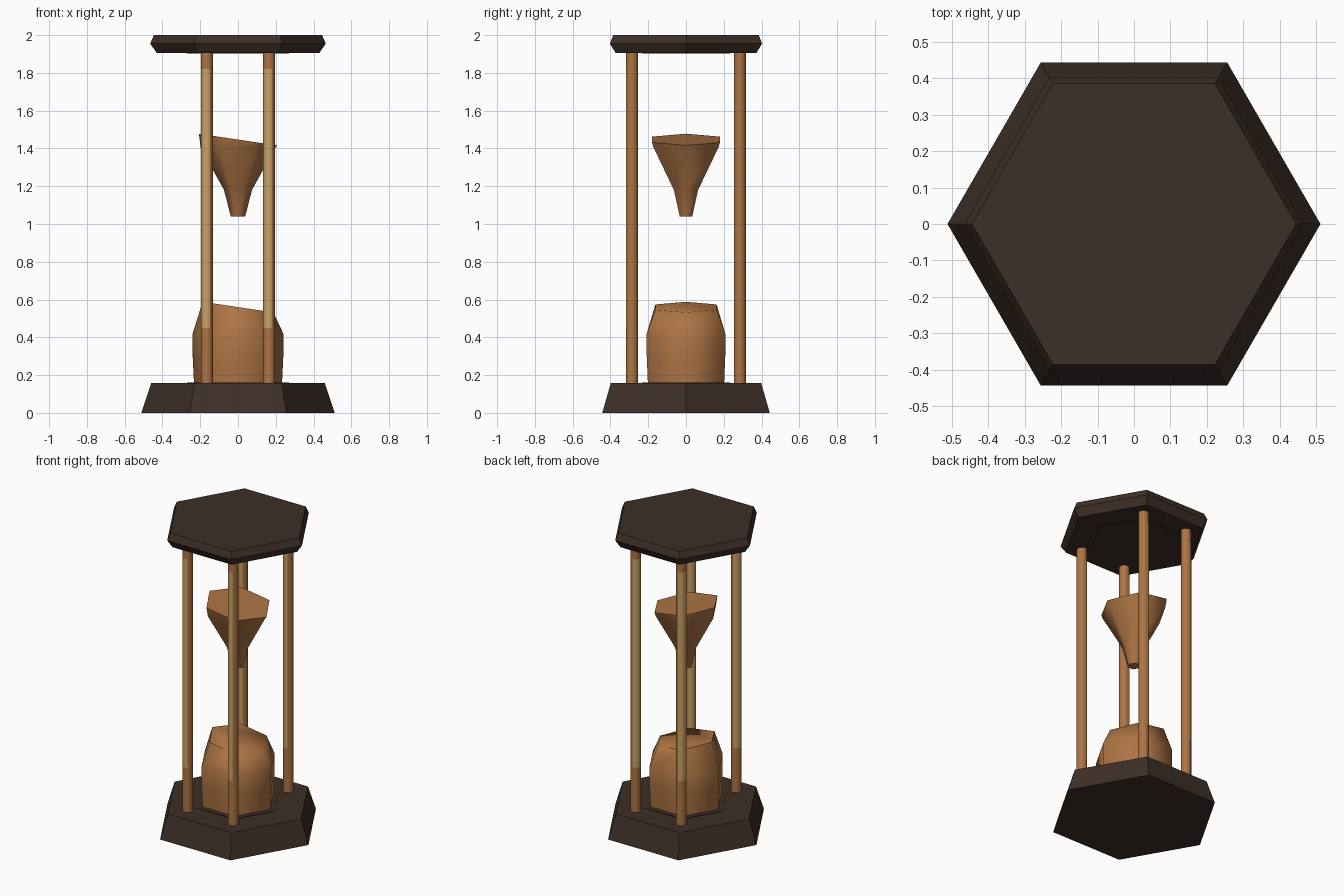
import bpy, bmesh, math

if "Cube" in bpy.data.objects:
    bpy.data.objects.remove(bpy.data.objects["Cube"])


def material(name, rgb):
    m = bpy.data.materials.new(name)
    m.diffuse_color = (*rgb, 1)
    m.use_nodes = True
    m.node_tree.nodes["Principled BSDF"].inputs["Base Color"].default_value = m.diffuse_color
    return m


DARK = material("dark wood", (0.048, 0.029, 0.020))
WARM = material("warm brown", (0.42, 0.175, 0.058))
GOLD = material("pale gold", (0.58, 0.36, 0.13))


def loft(name, rings, sides, mats, smooth=None, loc=(0, 0, 0), slope=0.0, rule=None):
    """Stack of (radius, z) polygon rings; slope tilts the last ring along x."""
    bm = bmesh.new()
    rows = []
    for k, (r, z) in enumerate(rings):
        row = []
        for i in range(sides):
            a = math.tau * i / sides
            x, y, h = r * math.cos(a), r * math.sin(a), z
            if slope and k == len(rings) - 1:
                h = z - slope * x
            row.append(bm.verts.new((x, y, h)))
        rows.append(row)
    for a, b in zip(rows, rows[1:]):
        for i in range(sides):
            j = (i + 1) % sides
            bm.faces.new((a[i], a[j], b[j], b[i]))
    bm.faces.new(rows[0][::-1])
    bm.faces.new(rows[-1])
    if rule:
        for f in bm.faces:
            f.material_index = rule(f.calc_center_median())
    me = bpy.data.meshes.new(name)
    bm.to_mesh(me)
    bm.free()
    for m in mats:
        me.materials.append(m)
    ob = bpy.data.objects.new(name, me)
    ob.location = loc
    bpy.context.collection.objects.link(ob)
    if smooth:
        bpy.ops.object.select_all(action='DESELECT')
        ob.select_set(True)
        bpy.context.view_layer.objects.active = ob
        bpy.ops.object.shade_smooth_by_angle(angle=math.radians(smooth))
    return ob


# Hexagonal end plates with shallow seats for the sand
loft("base", [(0.512, 0), (0.46, 0.157)], 6, [DARK])
loft("base_seat", [(0.27, 0.15), (0.27, 0.16)], 6, [DARK])
loft("top_plate", [(0.43, 1.905), (0.465, 1.955), (0.445, 2.0)], 6, [DARK])
loft("top_seat", [(0.27, 1.902), (0.27, 1.91)], 6, [DARK])

# Sand heaps with sloping tops
loft("lower_sand", [(0.233, 0.157), (0.24, 0.30), (0.24, 0.42), (0.187, 0.56)],
     6, [WARM], smooth=65, slope=0.15)
loft("upper_sand", [(0.038, 1.04), (0.074, 1.18), (0.198, 1.405), (0.207, 1.447)],
     6, [WARM], smooth=65, slope=0.15)


# Four posts, gilded on the left-hand side of the middle stretch
def gilded(c):
    ang = math.degrees(math.atan2(c.y, c.x)) % 360
    return int(0.45 < c.z < 1.82 and math.hypot(c.x, c.y) > 0.01 and 90 < ang < 290)


for n, deg in enumerate((60, 120, 240, 300)):
    a = math.radians(deg)
    loft(f"post_{n + 1}", [(0.032, 0.155), (0.032, 0.45), (0.032, 1.82), (0.032, 1.906)],
         12, [WARM, GOLD], smooth=40,
         loc=(0.33 * math.cos(a), 0.33 * math.sin(a), 0), rule=gilded)
